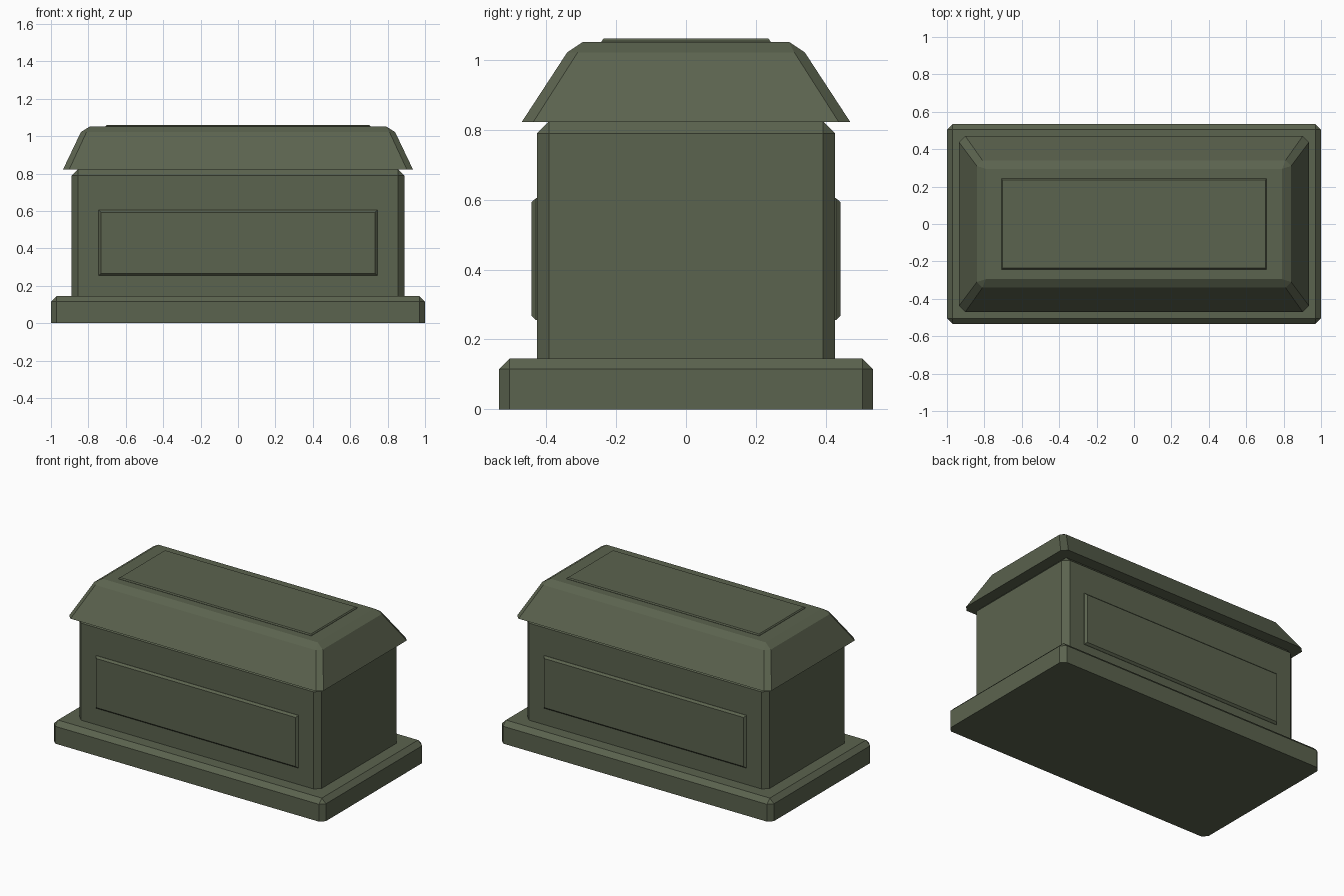
import bpy, bmesh, math
from mathutils import Matrix

if "Cube" in bpy.data.objects:
    bpy.data.objects.remove(bpy.data.objects["Cube"])

stone = bpy.data.materials.new("dark olive stone")
stone.diffuse_color = (0.105, 0.125, 0.077, 1)
stone.use_nodes = True
stone.node_tree.nodes["Principled BSDF"].inputs["Base Color"].default_value = stone.diffuse_color


def block(name, rings, matrix=None):
    """Convex solid from stacked rings (half x, half y, corner cut, z)."""
    bm = bmesh.new()
    for hx, hy, c, z in rings:
        for sx in (-1, 1):
            for sy in (-1, 1):
                bm.verts.new((sx * (hx - c), sy * hy, z))
                if c > 0:
                    bm.verts.new((sx * hx, sy * (hy - c), z))
    bmesh.ops.convex_hull(bm, input=bm.verts[:])
    bmesh.ops.dissolve_limit(bm, angle_limit=math.radians(1),
                             verts=bm.verts[:], edges=bm.edges[:])
    bmesh.ops.recalc_face_normals(bm, faces=bm.faces[:])
    if matrix:
        bm.transform(matrix)
    me = bpy.data.meshes.new(name)
    bm.to_mesh(me)
    bm.free()
    me.materials.append(stone)
    ob = bpy.data.objects.new(name, me)
    bpy.context.collection.objects.link(ob)
    return ob


# Plinth with chamfered upright and top edges
block("plinth", [(1.0, 0.535, 0.03, 0), (1.0, 0.535, 0.03, 0.115),
                 (0.97, 0.505, 0, 0.145)])

# Main chest
block("chest", [(0.89, 0.427, 0.035, 0.14), (0.89, 0.427, 0.035, 0.79),
                (0.855, 0.392, 0, 0.825)])

# Tapered lid with chamfered shoulder
block("lid", [(0.935, 0.47, 0.033, 0.823), (0.84, 0.34, 0.03, 1.022),
              (0.792, 0.295, 0, 1.052)])

# Thin raised panel on the lid
block("lid_panel", [(0.708, 0.242, 0, 1.045), (0.708, 0.242, 0, 1.054),
                    (0.702, 0.236, 0, 1.061)])

# Raised panels on the front and back
for name, turn in (("front_panel", 0), ("back_panel", math.pi)):
    m = (Matrix.Rotation(turn, 4, 'Z') @ Matrix.Translation((0, 0, 0.43))
         @ Matrix.Rotation(math.pi / 2, 4, 'X'))
    block(name, [(0.745, 0.175, 0, 0.41), (0.745, 0.175, 0, 0.429),
                 (0.733, 0.163, 0, 0.442)], m)
